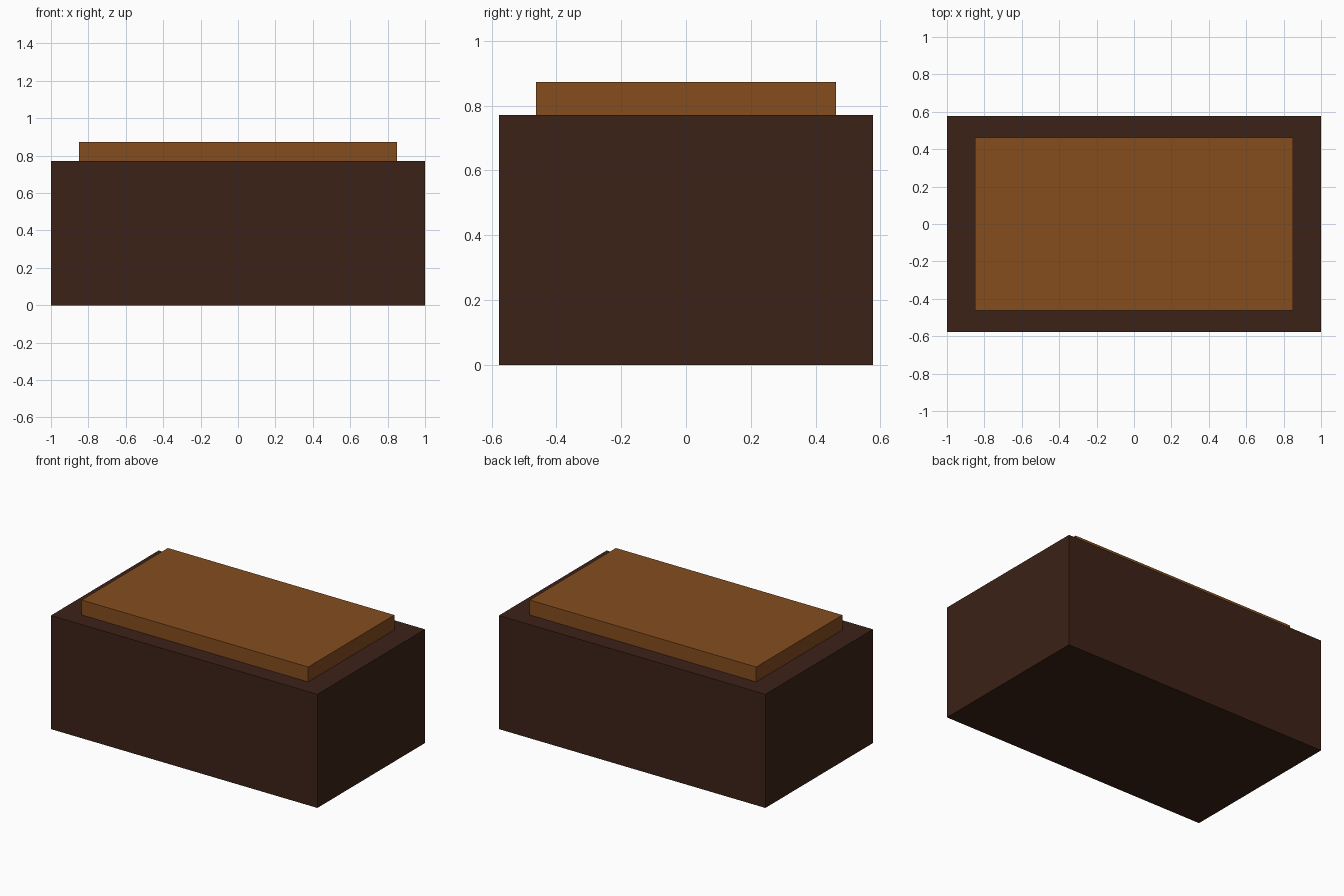
import bpy

if "Cube" in bpy.data.objects:
    bpy.data.objects.remove(bpy.data.objects["Cube"])


def material(name, color):
    mat = bpy.data.materials.new(name)
    mat.diffuse_color = (*color, 1.0)
    mat.use_nodes = True
    mat.node_tree.nodes["Principled BSDF"].inputs["Base Color"].default_value = mat.diffuse_color
    return mat


def box(name, half_x, half_y, z0, z1, mat):
    bpy.ops.mesh.primitive_cube_add(size=1, location=(0, 0, (z0 + z1) / 2))
    ob = bpy.context.object
    ob.name = name
    ob.scale = (2 * half_x, 2 * half_y, z1 - z0)
    bpy.ops.object.transform_apply(location=False, rotation=False, scale=True)
    ob.data.materials.append(mat)
    return ob


dark_wood = material("dark_wood", (0.045, 0.016, 0.009))
light_wood = material("light_wood", (0.235, 0.074, 0.013))

# Main body
box("body", 1.0, 0.577, 0.0, 0.771, dark_wood)

# Inset top slab
box("top_panel", 0.85, 0.462, 0.771, 0.872, light_wood)
